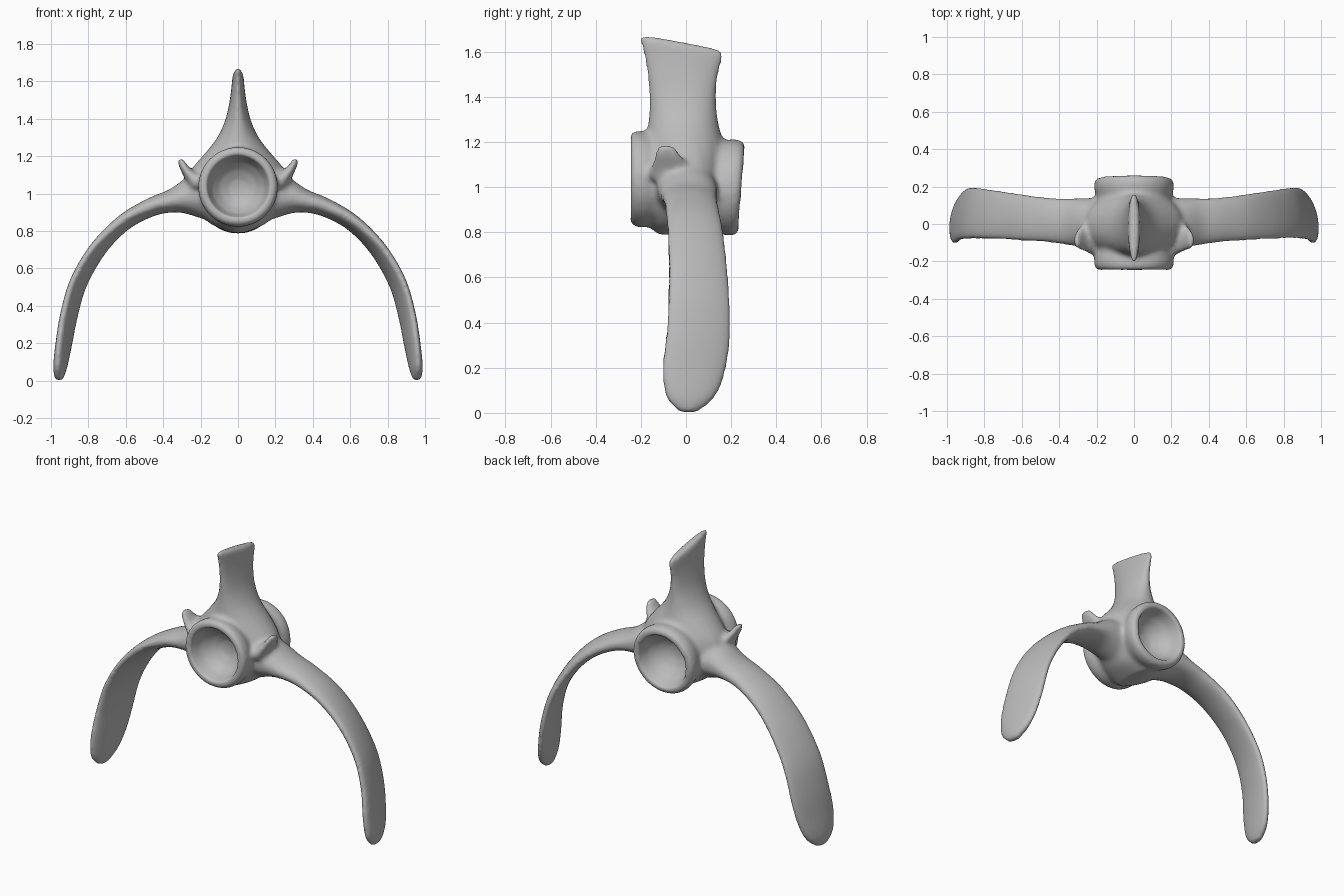
import bpy, bmesh, math
from mathutils import Vector

cube = bpy.data.objects.get("Cube")
if cube:
    bpy.data.objects.remove(cube)

bone = bpy.data.materials.new("bone grey")
bone.use_nodes = True
grey = (0.5, 0.5, 0.5, 1)
bone.diffuse_color = grey
bone.node_tree.nodes["Principled BSDF"].inputs["Base Color"].default_value = grey

SIDES = 20


def skin(name, rings, cap=True):
    """Bridge equal rings of points into one mesh object."""
    bm = bmesh.new()
    loops = [[bm.verts.new(p) for p in ring] for ring in rings]
    for a, b in zip(loops, loops[1:]):
        n = len(a)
        for i in range(n):
            bm.faces.new((a[i], a[(i + 1) % n], b[(i + 1) % n], b[i]))
    if cap:
        bm.faces.new(loops[0])
        bm.faces.new(loops[-1])
    bmesh.ops.recalc_face_normals(bm, faces=bm.faces)
    mesh = bpy.data.meshes.new(name)
    bm.to_mesh(mesh)
    bm.free()
    mesh.materials.append(bone)
    obj = bpy.data.objects.new(name, mesh)
    bpy.context.collection.objects.link(obj)
    return obj


def smooth_path(keys, steps=5):
    """Catmull-Rom sampling of a list of equal-length tuples."""
    keys = [Vector(k) for k in keys]
    pts = [keys[0] * 2 - keys[1]] + keys + [keys[-1] * 2 - keys[-2]]
    out = []
    for a, b, c, d in zip(pts, pts[1:], pts[2:], pts[3:]):
        for s in range(steps):
            t = s / steps
            out.append(0.5 * (2 * b + (c - a) * t + (2 * a - 5 * b + 4 * c - d) * t ** 2
                              + (3 * b - a - 3 * c + d) * t ** 3))
    return out + [keys[-1]]


def loft(name, keys, flip=1):
    """Key: front edge xyz, back edge xyz, half thickness."""
    keys = smooth_path(keys)
    front = [Vector((k[0] * flip, k[1], k[2])) for k in keys]
    back = [Vector((k[3] * flip, k[4], k[5])) for k in keys]
    mids = [(f + b) / 2 for f, b in zip(front, back)]
    rings = []
    for i, k in enumerate(keys):
        along = mids[min(i + 1, len(mids) - 1)] - mids[max(i - 1, 0)]
        wide = (back[i] - front[i]) / 2
        thick = along.cross(wide).normalized() * k[6]
        rings.append([mids[i] + wide * math.cos(a) + thick * math.sin(a)
                      for a in (math.tau * j / SIDES for j in range(SIDES))])
    return skin(name, rings)


def lathe(name, profile, n=48):
    """Turn (radius, y) points about the sloping centrum axis."""
    rings = []
    for r, y in profile:
        ring = []
        for j in range(n):
            a = math.tau * j / n
            lean = 0.08 * r * math.sin(a) if y > 0 else 0
            ring.append((r * math.cos(a), y + lean, 1.017 - 0.09 * y + r * math.sin(a)))
        rings.append(ring)
    return skin(name, rings)


# Centrum drum with a raised rim at each end
half = [(0.17, -0.247), (0.195, -0.247), (0.212, -0.23), (0.214, -0.19), (0.2, -0.14), (0.195, -0.05)]
parts = [lathe("centrum", half + [(r, -y) for r, y in reversed(half)])]

# Body rising into the neural spine: z, front y, back y, half thickness, back drop
body = [(0.79, -0.13, 0.15, 0.04, 0), (0.84, -0.17, 0.17, 0.15, 0), (0.93, -0.18, 0.18, 0.24, 0),
        (1.04, -0.18, 0.18, 0.275, 0), (1.12, -0.18, 0.18, 0.255, 0), (1.19, -0.175, 0.17, 0.2, 0),
        (1.26, -0.17, 0.15, 0.14, 0), (1.32, -0.165, 0.14, 0.1, 0), (1.4, -0.165, 0.135, 0.066, 0),
        (1.5, -0.175, 0.145, 0.045, 0.01), (1.6, -0.195, 0.165, 0.034, 0.04),
        (1.66, -0.215, 0.17, 0.03, 0.06), (1.68, -0.21, 0.16, 0.018, 0.07)]
parts.append(loft("neural_spine", [(0, f, z, 0, b, z - d, t) for z, f, b, t, d in body]))

# Ribs and small processes, mirrored
rib = [(0.1, -0.13, 0.99, 0.1, 0.14, 0.99, 0.15), (0.24, -0.13, 0.985, 0.24, 0.14, 0.985, 0.11),
       (0.35, -0.115, 0.962, 0.35, 0.14, 0.96, 0.064), (0.47, -0.1, 0.933, 0.46, 0.145, 0.92, 0.05),
       (0.62, -0.092, 0.86, 0.6, 0.165, 0.83, 0.042), (0.77, -0.085, 0.725, 0.72, 0.185, 0.69, 0.036),
       (0.88, -0.085, 0.55, 0.82, 0.2, 0.51, 0.034), (0.935, -0.092, 0.37, 0.87, 0.203, 0.34, 0.034),
       (0.96, -0.11, 0.2, 0.905, 0.18, 0.18, 0.035), (0.968, -0.092, 0.07, 0.935, 0.13, 0.065, 0.034),
       (0.962, -0.03, 0, 0.955, 0.05, 0, 0.022)]
knob = [(0.21, -0.17, 1.05, 0.21, 0.04, 1.05, 0.06), (0.265, -0.15, 1.11, 0.265, 0.01, 1.1, 0.03),
        (0.295, -0.14, 1.155, 0.295, -0.02, 1.145, 0.022), (0.313, -0.125, 1.19, 0.313, -0.05, 1.185, 0.014)]
for side, flip in (("left", 1), ("right", -1)):
    parts.append(loft(side + "_rib", rib, flip))
    parts.append(loft(side + "_process", knob, flip))

# Hollow cutters for the cupped ends
cutters = []
for side, s in (("front", -1), ("back", 1)):
    bowl = [(0.002, 0.09), (0.05, 0.097), (0.1, 0.125), (0.14, 0.17), (0.165, 0.235), (0.172, 0.3)]
    cutter = lathe(side + "_cup_cutter", [(r, s * y) for r, y in bowl])
    cutter.hide_render = True
    cutters.append(cutter)

# Fuse the parts into one organic surface
bpy.ops.object.select_all(action="DESELECT")
for p in parts:
    p.select_set(True)
vertebra = parts[0]
bpy.context.view_layer.objects.active = vertebra
bpy.ops.object.join()
vertebra.name = "vertebra"


def add(kind, **settings):
    mod = vertebra.modifiers.new(kind.title(), kind)
    for key, value in settings.items():
        setattr(mod, key, value)
    bpy.ops.object.modifier_apply(modifier=mod.name)


add("REMESH", mode="VOXEL", voxel_size=0.011)
add("SMOOTH", factor=0.5, iterations=10)
for cutter in cutters:
    add("BOOLEAN", operation="DIFFERENCE", object=cutter, solver="EXACT")
    bpy.data.objects.remove(cutter)
add("REMESH", mode="VOXEL", voxel_size=0.011)
add("SMOOTH", factor=0.5, iterations=6)
vertebra.data.materials.clear()
vertebra.data.materials.append(bone)
bpy.ops.object.shade_smooth()
